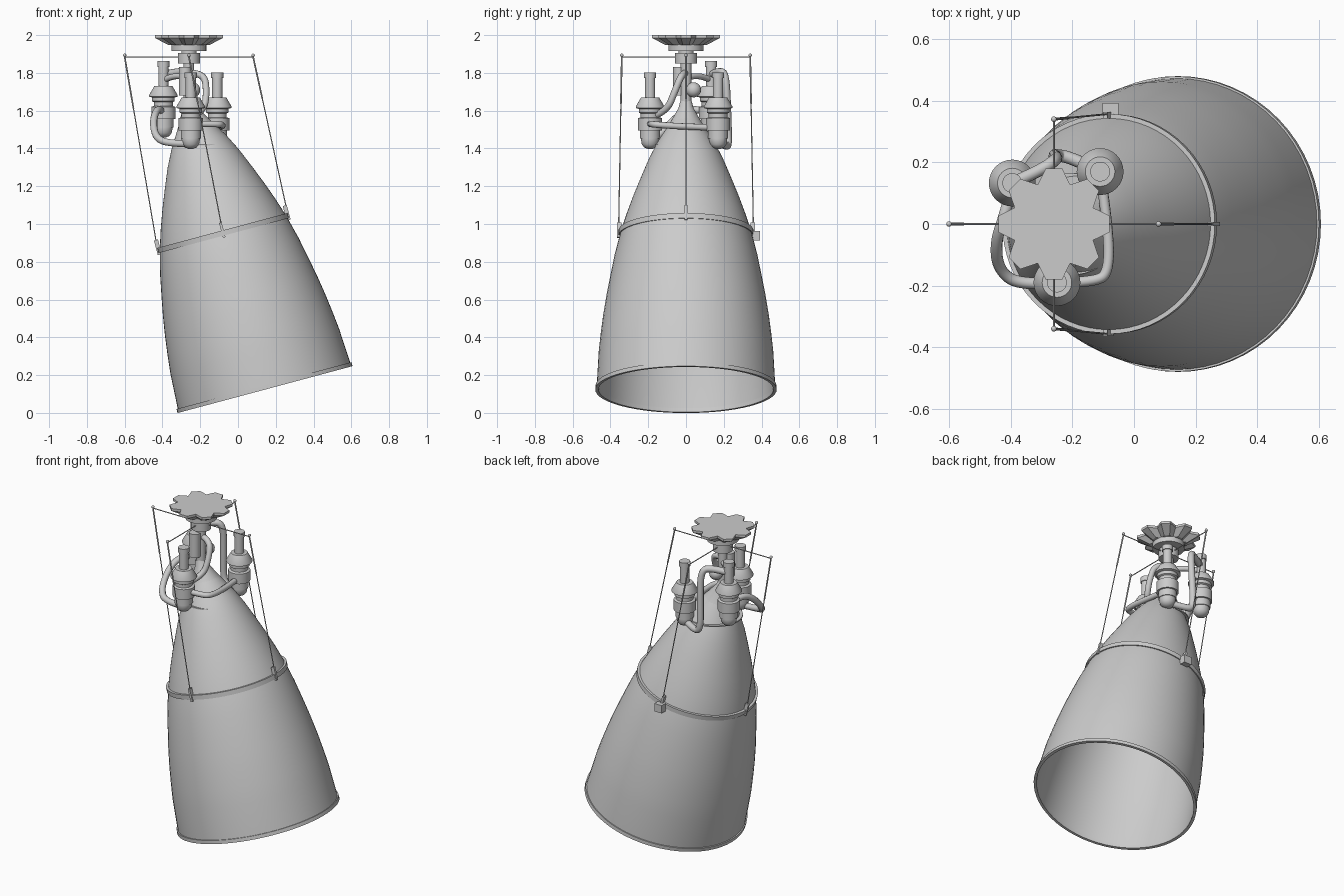
import bpy, bmesh
from math import sin, cos, pi, radians
from mathutils import Vector, Matrix

if "Cube" in bpy.data.objects:
    bpy.data.objects.remove(bpy.data.objects["Cube"])

TILT = radians(-15)
# local frame of the gimballed nozzle: origin at exit centre, z along its axis
NOZ = Matrix.Translation((0.14, 0, 0.135)) @ Matrix.Rotation(TILT, 4, 'Y')
HX = -0.26  # x of the vertical hub axis


def finish(name, bm, smooth=35):
    bmesh.ops.recalc_face_normals(bm, faces=bm.faces)
    me = bpy.data.meshes.new(name)
    bm.to_mesh(me)
    bm.free()
    ob = bpy.data.objects.new(name, me)
    bpy.context.collection.objects.link(ob)
    if smooth:
        bpy.ops.object.select_all(action='DESELECT')
        ob.select_set(True)
        bpy.context.view_layer.objects.active = ob
        bpy.ops.object.shade_smooth_by_angle(angle=radians(smooth))
    return ob


def lathe(name, profile, mat, n=32, closed=False, smooth=35):
    bm = bmesh.new()
    rings = [[bm.verts.new(mat @ Vector((r * cos(2*pi*i/n), r * sin(2*pi*i/n), z)))
              for i in range(n)] for r, z in profile]
    pairs = list(zip(rings, rings[1:] + rings[:1]))
    for a, b in (pairs if closed else pairs[:-1]):
        for i in range(n):
            j = (i + 1) % n
            bm.faces.new((a[i], a[j], b[j], b[i]))
    if not closed:
        bm.faces.new(rings[0])
        bm.faces.new(rings[-1])
    return finish(name, bm, smooth)


def rod(name, a, b, r, n=10):
    a, b = Vector(a), Vector(b)
    d = b - a
    m = Matrix.Translation(a) @ d.to_track_quat('Z', 'Y').to_matrix().to_4x4()
    return lathe(name, [(r, 0), (r, d.length)], m, n)


def ball(name, c, r):
    bm = bmesh.new()
    bmesh.ops.create_uvsphere(bm, u_segments=16, v_segments=10, radius=r,
                              matrix=Matrix.Translation(c))
    return finish(name, bm, 60)


def box(name, size, mat):
    bm = bmesh.new()
    bmesh.ops.create_cube(bm, size=1, matrix=mat @ Matrix.Diagonal((*size, 1)))
    return finish(name, bm, 0)


def pipe(name, pts, r):
    cu = bpy.data.curves.new(name, 'CURVE')
    cu.dimensions = '3D'
    cu.bevel_depth = r
    cu.bevel_resolution = 3
    cu.use_fill_caps = True
    sp = cu.splines.new('NURBS')
    sp.points.add(len(pts) - 1)
    for p, c in zip(sp.points, pts):
        p.co = (*c, 1)
    sp.order_u = 3
    sp.use_endpoint_u = True
    sp.resolution_u = 8
    ob = bpy.data.objects.new(name, cu)
    bpy.context.collection.objects.link(ob)


# nozzle bell, a thin double wall open at the exit
outer = [(0.473, 0), (0.462, 0.2), (0.451, 0.3), (0.438, 0.4), (0.422, 0.5), (0.403, 0.6),
         (0.379, 0.72), (0.347, 0.847), (0.314, 0.95), (0.278, 1.05), (0.238, 1.15),
         (0.194, 1.256), (0.149, 1.345), (0.09, 1.44), (0.035, 1.53)]
inner = [(r - 0.008, z) for r, z in reversed(outer)]
lathe("nozzle_bell", outer + inner, NOZ, 64, closed=True)
lathe("exit_rim", [(0.463, -0.012), (0.48, -0.012), (0.479, 0.01), (0.463, 0.01)], NOZ, 64, True)
lathe("stiffening_ring", [(0.34, 0.832), (0.357, 0.832), (0.357, 0.86), (0.34, 0.86)], NOZ, 64, True)
lathe("throat_cap", [(0.095, 1.43), (0.04, 1.53), (0.03, 1.57)], NOZ)
lathe("throat_flange", [(0.165, 1.416), (0.165, 1.424)], Matrix.Translation((-0.2, 0, 0)), 48)

# actuator struts, cross arms and ring brackets on four sides
for k in range(4):
    c, s = round(cos(k * pi / 2)), round(sin(k * pi / 2))
    top = Vector((HX + 0.34 * c, 0.34 * s, 1.885))
    low = NOZ @ Vector((0.357 * c, 0.357 * s, 0.86))
    mid = top.lerp(low, 0.27)
    rod("strut_cylinder", top, mid, 0.0045)
    rod("strut_rod", mid, low, 0.003)
    rod("cross_arm", (HX, 0, 1.885), top, 0.003)
    ball("strut_joint", top + Vector((0, 0, 0.008)), 0.009)
    m = NOZ @ Matrix.Rotation(k * pi / 2, 4, 'Z') @ Matrix.Translation((0.353, 0, 0.862))
    box("ring_bracket", (0.022, 0.014, 0.08), m)
box("control_box", (0.052, 0.045, 0.05), Matrix.Translation((-0.077, 0.37, 0.938)))

# eight pointed mounting plate, tapering downwards
bm = bmesh.new()
levels = []
for f, z in ((0.6, 1.947), (1, 1.985), (1, 2.0)):
    ring = []
    for k in range(8):
        for da, r in ((-8.5, 0.182), (8.5, 0.182), (22.5, 0.138)):
            a = radians(45 * k + da)
            ring.append(bm.verts.new((HX + f * r * cos(a), f * r * sin(a), z)))
    levels.append(ring)
for a, b in zip(levels, levels[1:]):
    for i in range(24):
        j = (i + 1) % 24
        bm.faces.new((a[i], a[j], b[j], b[i]))
bm.faces.new(levels[0])
bm.faces.new(levels[-1])
finish("mounting_plate", bm, 0)

# hub column under the plate
hub = Matrix.Translation((HX, 0, 0))
lathe("hub_column", [(0.028, 1.56), (0.028, 1.85), (0.058, 1.85), (0.058, 1.905), (0.04, 1.905),
                     (0.04, 1.917), (0.093, 1.917), (0.093, 1.95)], hub, 24)
lathe("valve_cylinder", [(0.033, 1.68), (0.033, 1.83)], Matrix.Translation((-0.28, -0.035, 0)), 20)
ball("gimbal_ball", (-0.24, 0.04, 1.71), 0.04)

# three turbopumps
pump = [(0.012, 1.397), (0.032, 1.406), (0.044, 1.422), (0.048, 1.445), (0.048, 1.452),
        (0.053, 1.452), (0.053, 1.495), (0.064, 1.495), (0.064, 1.56), (0.05, 1.565),
        (0.05, 1.585), (0.06, 1.59), (0.06, 1.61), (0.076, 1.614), (0.076, 1.622),
        (0.048, 1.67), (0.027, 1.67), (0.027, 1.772), (0.032, 1.772), (0.032, 1.803)]
for x, y, z in ((-0.395, 0.133, 0.06), (-0.11, 0.17, 0), (-0.25, -0.19, 0)):
    lathe("turbopump", pump, Matrix.Translation((x, y, z)), 32)

# feed pipes
pipe("left_feed_pipe", [(-0.25, -0.19, 1.425), (-0.37, -0.2, 1.425), (-0.44, -0.15, 1.46),
                        (-0.45, -0.06, 1.56), (-0.42, 0.03, 1.62), (-0.395, 0.12, 1.59)], 0.019)
pipe("right_feed_pipe", [(-0.25, -0.19, 1.53), (-0.12, -0.19, 1.53), (-0.08, -0.15, 1.525),
                         (-0.085, 0.0, 1.515), (-0.11, 0.17, 1.51)], 0.017)
pipe("rear_feed_pipe", [(-0.11, 0.17, 1.43), (-0.2, 0.215, 1.41), (-0.26, 0.225, 1.42),
                        (-0.255, 0.22, 1.6), (-0.25, 0.21, 1.8), (-0.31, 0.17, 1.81),
                        (-0.395, 0.133, 1.79)], 0.02)
pipe("throat_pipe", [(HX, 0, 1.8), (-0.18, -0.02, 1.8), (-0.165, -0.06, 1.7),
                     (-0.18, -0.1, 1.6), (-0.24, -0.17, 1.57)], 0.018)
pipe("hub_link_pipe", [(-0.26, 0.0, 1.77), (-0.32, 0.06, 1.8), (-0.395, 0.133, 1.76)], 0.016)
